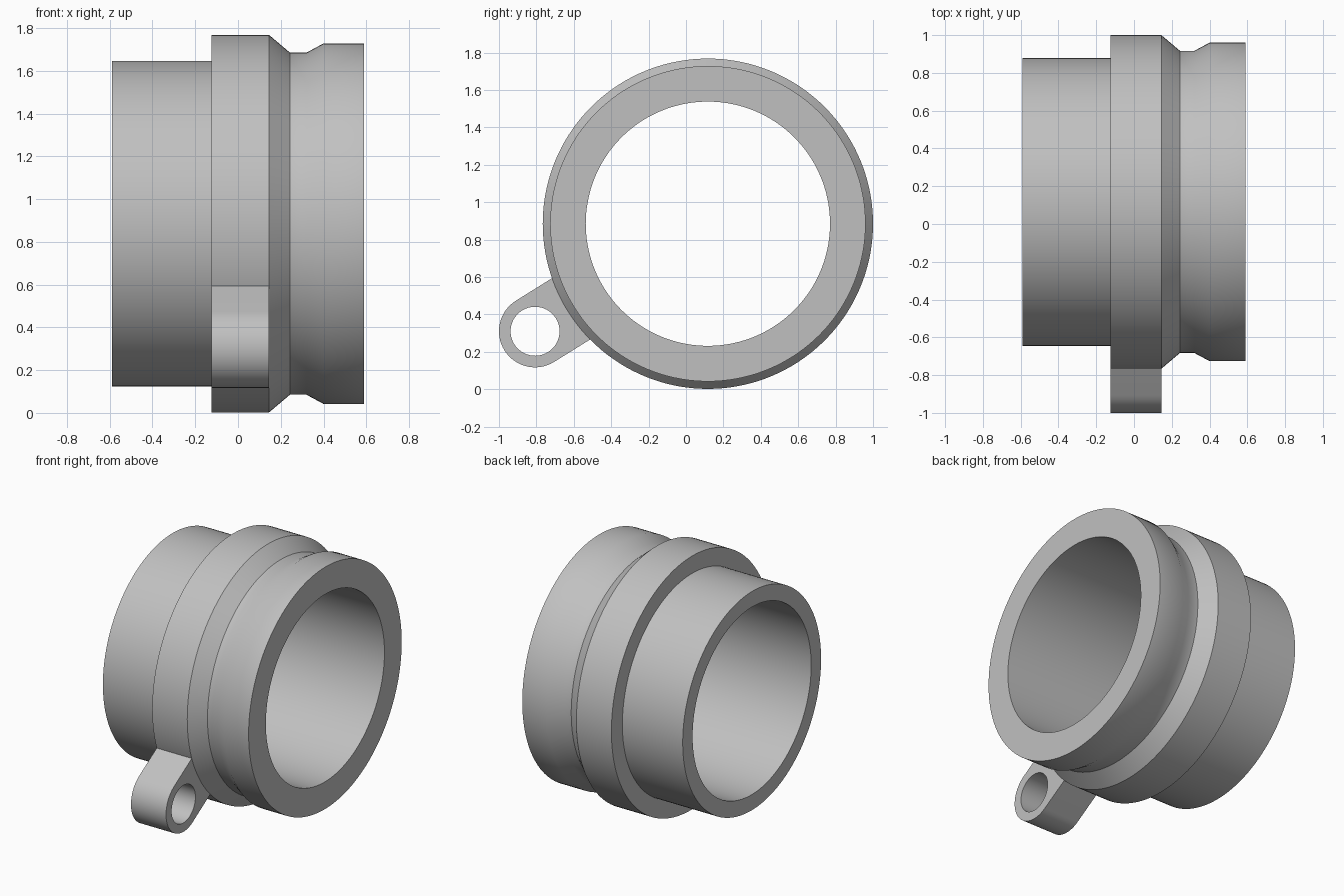
import bpy, bmesh
from math import sin, cos, pi, asin, atan2, hypot
from mathutils import Vector

cube = bpy.data.objects.get("Cube")
if cube:
    bpy.data.objects.remove(cube, do_unlink=True)

# Ring axis runs along x through this point
CY, CZ = 0.117, 0.885
FLANGE_R, FLANGE_X0, FLANGE_X1 = 0.883, -0.125, 0.145
BORE_R = 0.653

grey = bpy.data.materials.new("plain grey")
grey.use_nodes = True
colour = (0.53, 0.53, 0.53, 1)
grey.diffuse_color = colour
grey.node_tree.nodes["Principled BSDF"].inputs["Base Color"].default_value = colour


def finish(bm, name):
    bmesh.ops.remove_doubles(bm, verts=bm.verts, dist=1e-5)
    bmesh.ops.recalc_face_normals(bm, faces=bm.faces)
    mesh = bpy.data.meshes.new(name)
    bm.to_mesh(mesh)
    bm.free()
    mesh.materials.append(grey)
    obj = bpy.data.objects.new(name, mesh)
    bpy.context.collection.objects.link(obj)
    bpy.ops.object.select_all(action='DESELECT')
    obj.select_set(True)
    bpy.context.view_layer.objects.active = obj
    bpy.ops.object.shade_smooth_by_angle(angle=pi / 6)
    return obj


def add_loop(bm, points):
    verts = [bm.verts.new(p) for p in points]
    return [bm.edges.new((v, verts[i - 1])) for i, v in enumerate(verts)]


# Pipe collar: closed (x, radius) section spun about the axis
section = [(-0.59, BORE_R), (-0.59, 0.762), (FLANGE_X0, 0.762),
           (FLANGE_X0, FLANGE_R), (FLANGE_X1, FLANGE_R), (0.243, 0.80),
           (0.32, 0.80), (0.40, 0.843), (0.59, 0.843), (0.59, BORE_R)]
bm = bmesh.new()
edges = add_loop(bm, [(x, CY, CZ + r) for x, r in section])
geom = edges + list(bm.verts)
bmesh.ops.spin(bm, geom=geom, cent=(0, CY, CZ), axis=(1, 0, 0),
               angle=2 * pi, steps=144)
finish(bm, "pipe_collar")

# Side lug: rounded tab with a through hole, pointing away from the axis
EYE_Y, EYE_Z, EYE_R, HOLE_R = -0.807, 0.31, 0.193, 0.131
reach = hypot(EYE_Y - CY, EYE_Z - CZ)
heading = atan2(EYE_Z - CZ, EYE_Y - CY)


def place(u, v):
    return Vector((FLANGE_X0, CY + u * cos(heading) - v * sin(heading),
                   CZ + u * sin(heading) + v * cos(heading)))


root_r = FLANGE_R - 0.003
half = asin(EYE_R / root_r)
tip = [-pi / 2 + pi * i / 32 for i in range(33)]
root = [half - 2 * half * i / 12 for i in range(13)]
outline = [place(reach + EYE_R * cos(t), EYE_R * sin(t)) for t in tip]
outline += [place(root_r * cos(t), root_r * sin(t)) for t in root]
hole = [place(reach + HOLE_R * cos(2 * pi * i / 48), HOLE_R * sin(2 * pi * i / 48))
        for i in range(48)]

bm = bmesh.new()
edges = add_loop(bm, outline) + add_loop(bm, hole)
bmesh.ops.triangle_fill(bm, edges=edges, use_beauty=True, normal=(1, 0, 0))
ext = bmesh.ops.extrude_face_region(bm, geom=list(bm.faces), use_keep_orig=True)
moved = [g for g in ext["geom"] if isinstance(g, bmesh.types.BMVert)]
bmesh.ops.translate(bm, verts=moved, vec=(FLANGE_X1 - FLANGE_X0, 0, 0))
finish(bm, "side_lug")
